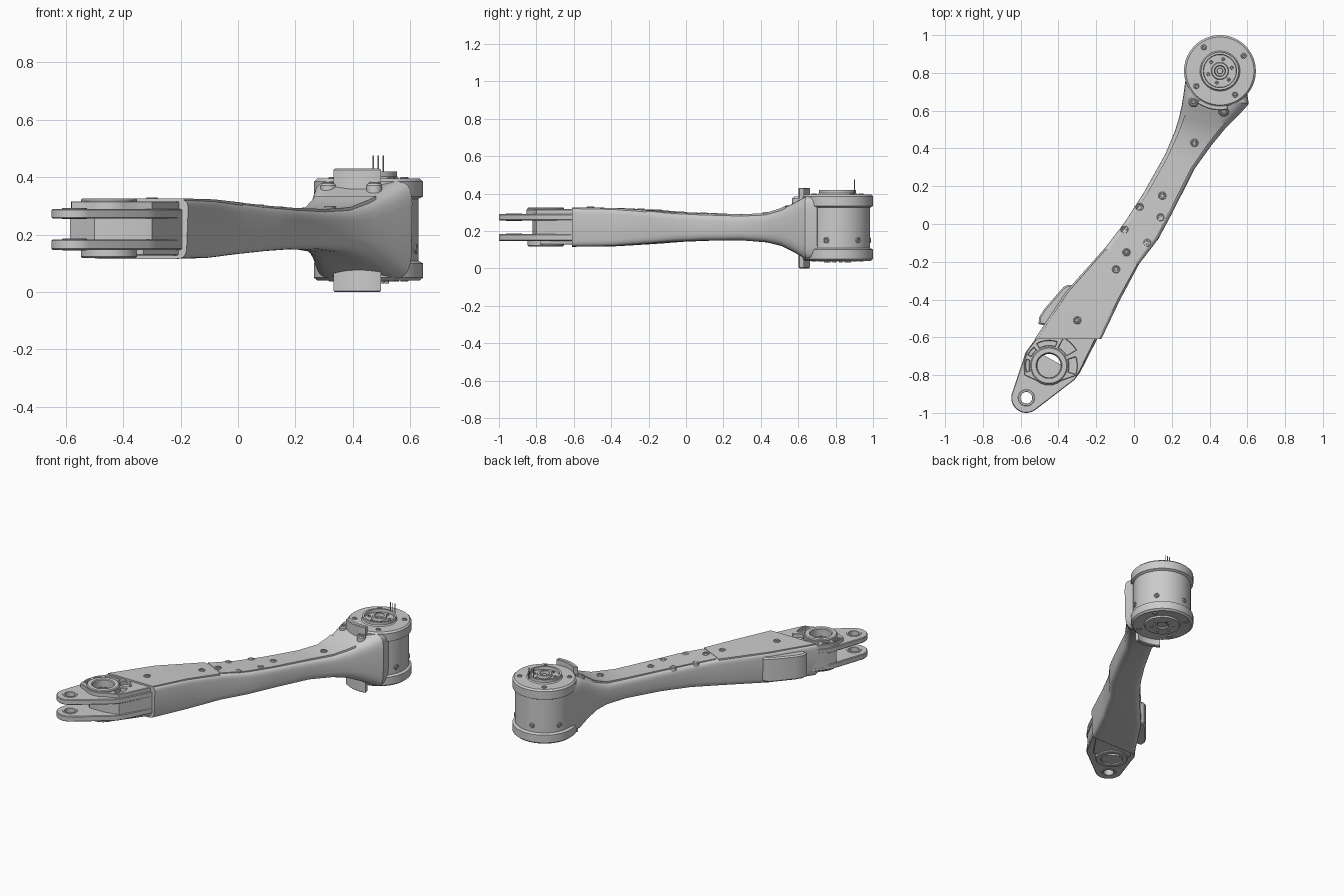
import bpy, bmesh
from math import cos, sin, radians, pi, copysign
from mathutils import Vector, Matrix

if "Cube" in bpy.data.objects:
    bpy.data.objects.remove(bpy.data.objects["Cube"])


def smooth(ob, angle=32):
    bpy.ops.object.select_all(action='DESELECT')
    ob.select_set(True)
    bpy.context.view_layer.objects.active = ob
    bpy.ops.object.shade_smooth_by_angle(angle=radians(angle))


def loft(name, rings, matrix=None, angle=32):
    """Skin a list of equal point rings and cap both ends."""
    bm = bmesh.new()
    vs = [[bm.verts.new(p) for p in ring] for ring in rings]
    n = len(rings[0])
    for a, b in zip(vs, vs[1:]):
        for i in range(n):
            j = (i + 1) % n
            bm.faces.new((a[i], a[j], b[j], b[i]))
    bm.faces.new(vs[0][::-1])
    bm.faces.new(vs[-1])
    bmesh.ops.recalc_face_normals(bm, faces=bm.faces)
    me = bpy.data.meshes.new(name)
    bm.to_mesh(me)
    bm.free()
    ob = bpy.data.objects.new(name, me)
    bpy.context.collection.objects.link(ob)
    if matrix:
        ob.matrix_world = matrix
    smooth(ob, angle)
    return ob


def arc(c, r, a0=0, a1=360, n=40):
    full = abs(a1 - a0) == 360
    k = n if full else n - 1
    return [(c[0] + r * cos(radians(a0 + (a1 - a0) * i / k)),
             c[1] + r * sin(radians(a0 + (a1 - a0) * i / k))) for i in range(n)]


def lathe(name, profile, matrix, n=64):
    return loft(name, [[(x, y, z) for x, y in arc((0, 0), r, n=n)] for r, z in profile], matrix)


def plate(name, loops, z0, z1, bevel=0.004):
    """Extruded flat outline; inner loops become holes."""
    cu = bpy.data.curves.new(name, 'CURVE')
    cu.dimensions, cu.fill_mode = '2D', 'BOTH'
    cu.extrude = (z1 - z0) / 2 - bevel
    cu.bevel_depth, cu.bevel_resolution, cu.offset = bevel, 0, -bevel
    for loop in loops:
        sp = cu.splines.new('POLY')
        sp.points.add(len(loop) - 1)
        for p, q in zip(sp.points, loop):
            p.co = (q[0], q[1], 0, 1)
        sp.use_cyclic_u = True
    ob = bpy.data.objects.new(name, cu)
    bpy.context.collection.objects.link(ob)
    ob.location.z = (z0 + z1) / 2
    bpy.ops.object.select_all(action='DESELECT')
    ob.select_set(True)
    bpy.context.view_layer.objects.active = ob
    bpy.ops.object.convert(target='MESH')
    ob = bpy.context.object
    bm = bmesh.new()
    bm.from_mesh(ob.data)
    bmesh.ops.remove_doubles(bm, verts=bm.verts, dist=1e-5)
    bmesh.ops.recalc_face_normals(bm, faces=bm.faces)
    bm.to_mesh(ob.data)
    bm.free()
    smooth(ob)
    return ob


def screw(name, pos, r=0.02, axis=(0, 0, 1)):
    m = Matrix.Translation(pos) @ Vector(axis).to_track_quat('Z', 'Y').to_matrix().to_4x4()
    prof = [(r, -0.02), (r, 0.002), (r * .85, 0.005), (r * .72, 0.005), (r * .66, 0.001),
            (r * .5, 0.001), (r * .42, 0.004), (r * .25, 0.004), (r * .22, -0.002)]
    lathe(name, prof, m, 18)


# Arm shell: left xy, right xy, bottom z, top z, squareness
SECTIONS = [
    (-.53, -.61, -.17, -.61, .115, .323, 14), (-.365, -.36, -.07, -.40, .118, .32, 12),
    (-.15, -.12, .03, -.21, .132, .308, 9), (-.05, .01, .13, -.08, .142, .297, 7),
    (.05, .165, .215, .08, .148, .29, 6), (.165, .37, .32, .29, .148, .286, 5),
    (.215, .49, .41, .415, .138, .292, 5), (.235, .555, .48, .50, .117, .318, 5),
    (.25, .62, .55, .57, .083, .352, 6), (.26, .69, .61, .635, .045, .387, 8),
    (.275, .80, .60, .70, .045, .387, 8)]


def section_ring(s, n=32):
    lx, ly, rx, ry, z0, z1, e = s
    c, u = Vector(((lx + rx) / 2, (ly + ry) / 2)), Vector(((rx - lx) / 2, (ry - ly) / 2))
    ring = []
    for i in range(n):
        a = 2 * pi * (i + .5) / n
        w = copysign(abs(cos(a)) ** (2 / e), cos(a))
        h = copysign(abs(sin(a)) ** (2 / e), sin(a))
        w *= 1 - (0.10 * h ** 2 if h < 0 else 0.04 * h ** 2)
        p = c + u * w
        ring.append((p.x, p.y, (z0 + z1) / 2 + h * (z1 - z0) / 2))
    return ring


loft("arm_shell", [section_ring(s) for s in SECTIONS], angle=28)


# Thin cover panels on the arm's top face, with a seam between them
def cover(name, secs, inset):
    rings = []
    for lx, ly, rx, ry, z0, z1, e in secs:
        l, r = Vector((lx, ly)), Vector((rx, ry))
        a, b = l.lerp(r, inset), l.lerp(r, 1 - inset)
        rings.append([(a.x, a.y, z1 - .02), (b.x, b.y, z1 - .02),
                      (b.x, b.y, z1 + .003), (a.x, a.y, z1 + .003)])
    loft(name, rings)


def blend(a, b, t):
    return tuple(p + (q - p) * t for p, q in zip(a, b))


cover("lower_cover", SECTIONS[:2] + [blend(SECTIONS[1], SECTIONS[2], .97)], .05)
cover("upper_cover", [blend(SECTIONS[2], SECTIONS[3], .03)] + SECTIONS[3:8]
      + [blend(SECTIONS[7], SECTIONS[8], .4)], .10)

# Side panel bulging from the arm's left flank
plate("side_panel", [[(-.45, -.54), (-.505, -.53), (-.503, -.495), (-.475, -.45), (-.375, -.335),
                      (-.35, -.322), (-.28, -.33)]], .14, .298, .008)

# Fork: two plates, web, bearing rings and raised ribs
TIP, BORE = (-.57, -.92), (-.45, -.75)
outline = arc(TIP, .08, 160, 307, 20) + [(-.315, -.825), (-.285, -.785), (-.19, -.6), (-.22, -.55),
                                         (-.48, -.55), (-.53, -.62), (-.575, -.68), (-.59, -.73)]
for side, z0, z1 in (("upper", .256, .29), ("lower", .147, .183)):
    plate(side + "_fork_plate", [outline, arc(TIP, .032), arc(BORE, .066)], z0, z1)
    plate(side + "_tip_bushing", [arc(TIP, .044), arc(TIP, .031)], z0 - .002, z1 + .003, .002)
plate("fork_web", [[(-.30, -.80), (-.19, -.6), (-.22, -.55), (-.48, -.55), (-.56, -.66), (-.585, -.72),
                    (-.55, -.76), (-.50, -.82), (-.40, -.82)], arc(BORE, .062)], .165, .27, .002)
for side, z0, z1 in (("upper", .27, .326), ("lower", .118, .175)):
    plate(side + "_bearing_ring", [arc(BORE, .098), arc(BORE, .064)], z0, z1, .005)


def pocket(a0, a1, r):
    return arc(BORE, .107, a0, a1, 8) + arc(BORE, r, a1, a0, 8)


ribs = [(-.30, -.80), (-.285, -.775), (-.20, -.6), (-.22, -.56), (-.48, -.56), (-.565, -.67),
        (-.583, -.73), (-.58, -.80)] + arc(BORE, .103, 230, 310, 12)
plate("fork_ribs", [ribs, arc(BORE, .088), pocket(-18, 18, .148), pocket(30, 62, .165),
                    pocket(72, 118, .132), pocket(130, 152, .124), pocket(165, 195, .122)], .28, .316, .003)
plate("lower_fork_pad", [[(-.33, -.78), (-.20, -.6), (-.23, -.56), (-.48, -.56), (-.53, -.68)],
                         arc(BORE, .08)], .128, .155, .003)

# Motor housing at the far end
HEAD = Vector((.455, .81, 0))
lathe("motor_housing", [(.03, .043), (.04, .036), (.105, .036), (.11, .046), (.178, .04), (.19, .05),
                        (.19, .10), (.175, .108), (.175, .325), (.19, .333), (.19, .385), (.18, .395),
                        (.106, .395), (.10, .402), (.10, .42), (.088, .42), (.086, .402), (.046, .402),
                        (.043, .418), (.03, .418), (.026, .395), (.016, .395), (.014, .408)],
      Matrix.Translation(HEAD), 72)
for i in range(6):
    a = radians(60 * i + 15)
    p = HEAD + Vector((.065 * cos(a), .065 * sin(a), .403))
    screw("hub_screw", p, .009)
    screw("base_screw", (p.x, p.y, .035), .009, (0, 0, -1))

# Curved locking lugs above and below the neck
lug = arc(HEAD, .182, 234, 282, 14) + arc(HEAD, .208, 282, 234, 14)
plate("upper_lug", [lug], .33, .43, .004)
plate("lower_lug", [lug], .0, .10, .004)
for x, y in ((.315, .645), (.475, .595)):
    lathe("lug_boss", [(.027, .31), (.027, .372), (.022, .378)], Matrix.Translation((x, y, 0)), 24)
    screw("lug_screw", (x, y, .378), .02)

# Screws on the housing flanges and its wall
for x, y in ((.37, .935), (.58, .89), (.33, .73), (.535, .685)):
    screw("flange_screw", (x, y, .395), .015)
    screw("flange_screw", (x, y, .042), .015, (0, 0, -1))
for deg in (-20, 39, 100, 155):
    d = Vector((cos(radians(deg)), sin(radians(deg)), 0))
    screw("wall_screw", HEAD + d * .175 + Vector((0, 0, .15)), .016, d)

# Contact pins
for x in (.472, .489, .506):
    lathe("contact_pin", [(.0025, .40), (.0025, .475)], Matrix.Translation((x, .90, 0)), 8)

# Screws along the arm covers
for x, y, z in ((.32, .43, .295), (.15, .15, .291), (.03, .09, .293), (.14, .035, .293),
                (-.05, -.03, .299), (.07, -.10, .300), (-.04, -.15, .310), (-.095, -.24, .314),
                (-.30, -.51, .325)):
    screw("cover_screw", (x, y, z), .021)
